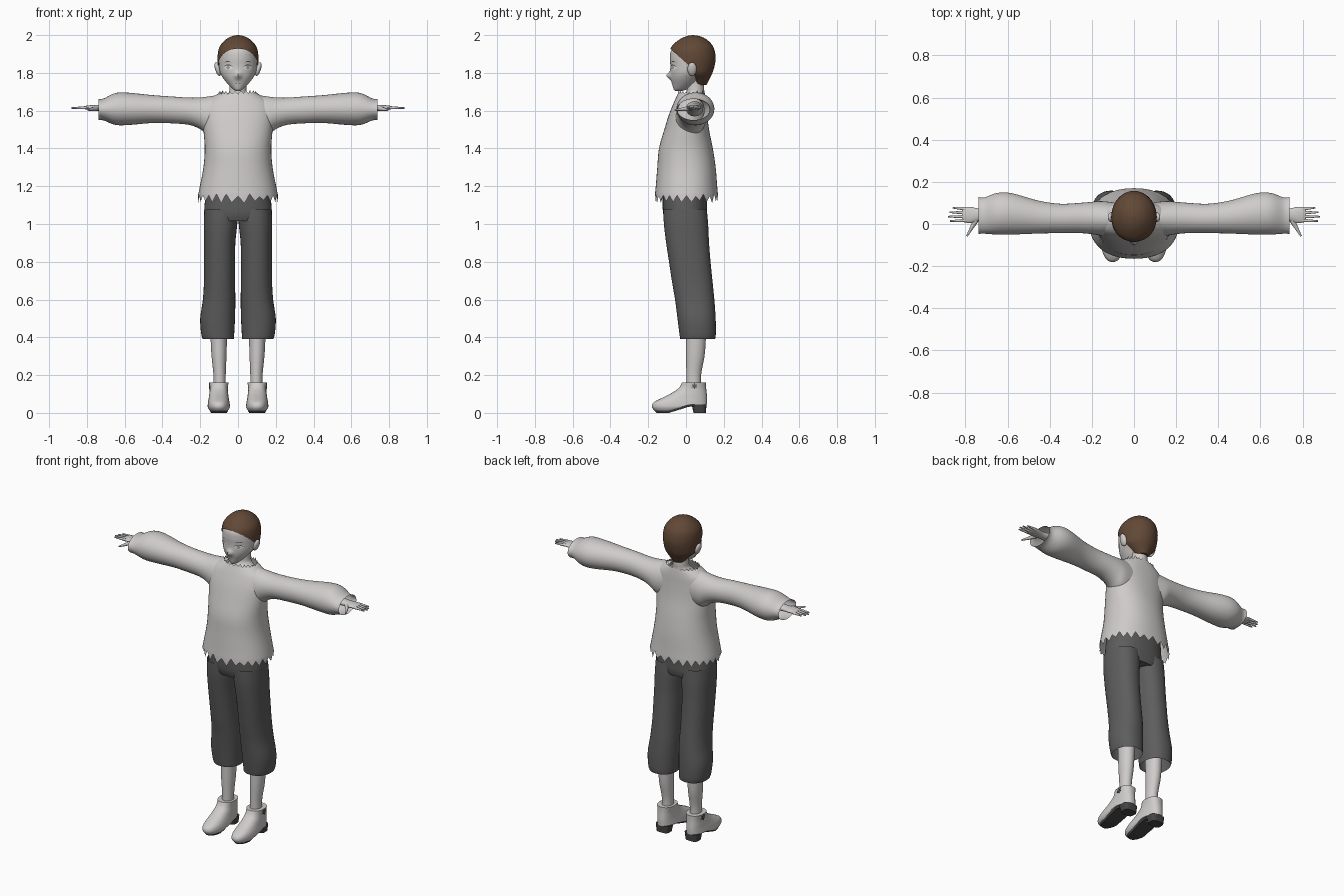
import bpy, bmesh, math, random
from mathutils import Vector, Matrix
from mathutils.bvhtree import BVHTree

random.seed(4)
SEGMENTS = 48
if "Cube" in bpy.data.objects:
    bpy.data.objects.remove(bpy.data.objects["Cube"])


def material(name, *rgb):
    mat = bpy.data.materials.new(name)
    mat.use_nodes = True
    colour = (*rgb, 1)
    mat.diffuse_color = colour
    mat.node_tree.nodes["Principled BSDF"].inputs["Base Color"].default_value = colour
    return mat


PALE = material("pale grey", 0.62, 0.6, 0.59)
DARK = material("dark grey", 0.11, 0.11, 0.11)
BROWN = material("hair brown", 0.12, 0.065, 0.037)
SOLE = material("sole charcoal", 0.06, 0.06, 0.06)
WHITE = material("eye white", 0.9, 0.9, 0.9)
IRIS = material("iris grey", 0.4, 0.39, 0.38)


def finish(name, bm, mat, normals=True):
    if normals:
        bmesh.ops.recalc_face_normals(bm, faces=bm.faces)
    mesh = bpy.data.meshes.new(name)
    bm.to_mesh(mesh)
    bm.free()
    mesh.materials.append(mat)
    obj = bpy.data.objects.new(name, mesh)
    bpy.context.collection.objects.link(obj)
    bpy.ops.object.select_all(action="DESELECT")
    obj.select_set(True)
    bpy.context.view_layer.objects.active = obj
    bpy.ops.object.shade_smooth_by_angle(angle=math.radians(45))
    return obj


def spline(keys, steps):
    """Catmull-Rom curve through tuples of any length."""
    rows = []
    padded = [keys[0], *keys, keys[-1]]
    for a, b, c, d in zip(padded, padded[1:], padded[2:], padded[3:]):
        for s in range(steps):
            t = s / steps
            rows.append([q + t / 2 * (r - p + t * (2*p - 5*q + 4*r - w + t * (3*(q - r) + w - p)))
                         for p, q, r, w in zip(a, b, c, d)])
    return rows + [list(keys[-1])]


def loft(keys, axis="z", cap=True, power=1.0, side=1, steps=4):
    """Keys: place on the axis, then low and high limits of the other two axes."""
    bm = bmesh.new()
    rings = []
    for t, a0, a1, b0, b1 in spline(keys, steps):
        ring = []
        for i in range(SEGMENTS):
            angle = math.tau * i / SEGMENTS
            c, s = math.cos(angle), math.sin(angle)
            a = (a0 + a1) / 2 + (a1 - a0) / 2 * math.copysign(abs(c) ** power, c)
            b = (b0 + b1) / 2 + (b1 - b0) / 2 * math.copysign(abs(s) ** power, s)
            x, y, z = (a, b, t) if axis == "z" else (t, a, b)
            ring.append(bm.verts.new((x * side, y, z)))
        rings.append(ring)
    for low, high in zip(rings, rings[1:]):
        for i in range(SEGMENTS):
            j = (i + 1) % SEGMENTS
            bm.faces.new((low[i], low[j], high[j], high[i]))
    if cap:
        bm.faces.new(rings[0])
        bm.faces.new(rings[-1])
    return bm, rings


def both(keys):
    """Rings that are symmetric about the middle: height, half width, front, back."""
    return [(z, -w, w, front, back) for z, w, front, back in keys]


def taper(name, start, end, r1, r2, mat):
    start, end = Vector(start), Vector(end)
    way = end - start
    bm = bmesh.new()
    place = Matrix.Translation((start + end) / 2) @ way.to_track_quat("Z", "Y").to_matrix().to_4x4()
    bmesh.ops.create_cone(bm, cap_ends=True, segments=10, radius1=r1, radius2=r2,
                          depth=way.length, matrix=place)
    return finish(name, bm, mat)


# Head with a small pointed nose
bm, _ = loft(both([
    (1.705, 0.012, -0.058, -0.02), (1.715, 0.028, -0.066, 0.01), (1.74, 0.053, -0.073, 0.05),
    (1.77, 0.077, -0.08, 0.08), (1.8, 0.094, -0.083, 0.115), (1.84, 0.101, -0.083, 0.135),
    (1.88, 0.102, -0.085, 0.145), (1.92, 0.096, -0.078, 0.14), (1.96, 0.072, -0.045, 0.115),
    (1.98, 0.035, 0.0, 0.08)]), steps=6)
for v in bm.verts:
    if v.co.y < 0:
        v.co.y -= 0.022 * math.exp(-(v.co.x / 0.015) ** 2 - ((v.co.z - 1.785) / 0.018) ** 2)
face_tree = BVHTree.FromBMesh(bm)
finish("head", bm, PALE)

# Close cropped hair, cut along the forehead and behind the ears
bm, _ = loft(both([
    (1.735, 0.035, 0.03, 0.108), (1.77, 0.067, 0.0, 0.125), (1.8, 0.097, -0.06, 0.14),
    (1.84, 0.106, -0.087, 0.152), (1.88, 0.108, -0.091, 0.157), (1.92, 0.104, -0.086, 0.151),
    (1.95, 0.09, -0.068, 0.137), (1.98, 0.06, -0.03, 0.105), (1.995, 0.03, 0.005, 0.07),
    (2.0, 0.003, 0.035, 0.04)]))
cuts = [(Vector((0, -0.08, 1.925)), Vector((0, 0.9, 1))),
        (Vector((0, 0.025, 1.835)), Vector((0, 2.6, 1)))]
for point, normal in cuts:
    bmesh.ops.bisect_plane(bm, geom=bm.verts[:] + bm.edges[:] + bm.faces[:],
                           plane_co=point, plane_no=normal)
bare = [f for f in bm.faces
        if all((f.calc_center_median() - p).dot(n) < 0 for p, n in cuts)]
bmesh.ops.delete(bm, geom=bare, context="FACES")
finish("hair", bm, BROWN)


def face_plate(name, x0, x1, z, low, high, mat, lift):
    """Thin lens-shaped plate laid on the front of the face."""
    bm = bmesh.new()
    rows = []
    for i in range(13):
        t = i / 12
        pair = []
        for bulge in (low, high):
            spot = Vector((x0 + (x1 - x0) * t, -1, z + bulge * math.sin(math.pi * t)))
            hit = face_tree.ray_cast(spot, Vector((0, 1, 0)))[0]
            pair.append(bm.verts.new((spot.x, hit.y - lift, spot.z)))
        rows.append(pair)
    for (a, b), (c, d) in zip(rows, rows[1:]):
        face = bm.faces.new((a, c, d, b))
        face.normal_update()
        if face.normal.y > 0:
            face.normal_flip()
    finish(name, bm, mat, normals=False)


for side, word in ((1, "left"), (-1, "right")):
    # Eyes and ears
    face_plate(word + "_eye", side * 0.026, side * 0.078, 1.828, -0.013, 0.014, WHITE, 0.002)
    face_plate(word + "_iris", side * 0.042, side * 0.062, 1.828, -0.011, 0.012, IRIS, 0.003)
    face_plate(word + "_lash", side * 0.024, side * 0.08, 1.828, 0.012, 0.017, SOLE, 0.004)
    face_plate(word + "_brow", side * 0.035, side * 0.072, 1.855, 0.003, 0.008, BROWN, 0.002)
    bm = bmesh.new()
    bmesh.ops.create_uvsphere(bm, u_segments=16, v_segments=10, radius=1, matrix=(
        Matrix.Translation((side * 0.107, 0.032, 1.82)) @ Matrix.Rotation(side * 0.3, 4, "Y")
        @ Matrix.Diagonal((0.014, 0.024, 0.038, 1))))
    finish(word + "_ear", bm, PALE)

    # Full sleeve, open at the cuff
    bm, _ = loft([
        (0.08, -0.05, 0.1, 1.46, 1.686), (0.15, -0.055, 0.108, 1.465, 1.676),
        (0.2, -0.048, 0.105, 1.502, 1.67), (0.26, -0.043, 0.1, 1.525, 1.669),
        (0.35, -0.043, 0.096, 1.533, 1.675), (0.45, -0.045, 0.11, 1.535, 1.682),
        (0.58, -0.05, 0.146, 1.524, 1.695), (0.65, -0.05, 0.147, 1.525, 1.693),
        (0.71, -0.046, 0.126, 1.548, 1.665), (0.738, -0.047, 0.128, 1.55, 1.662)],
        axis="x", cap=False, side=side)
    finish(word + "_sleeve", bm, PALE)

    # Forearm, hand and fingers
    bm, _ = loft([
        (0.5, 0.0, 0.09, 1.57, 1.65), (0.66, 0.012, 0.078, 1.592, 1.64),
        (0.73, 0.015, 0.073, 1.598, 1.632), (0.77, 0.005, 0.08, 1.602, 1.63),
        (0.805, 0.008, 0.08, 1.606, 1.626), (0.815, 0.02, 0.07, 1.61, 1.622)],
        axis="x", side=side)
    finish(word + "_hand", bm, PALE)
    for i, (finger, tip) in enumerate((("index", 0.872), ("middle", 0.882),
                                       ("ring", 0.876), ("little", 0.86))):
        y = 0.017 + i * 0.018
        taper(f"{word}_{finger}_finger", (side * 0.795, y, 1.616),
              (side * tip, y + (i - 1) * 0.003, 1.614), 0.009, 0.004, PALE)
    taper(word + "_thumb", (side * 0.75, 0.018, 1.612), (side * 0.793, -0.058, 1.603),
          0.014, 0.004, PALE)

    # Cropped trouser leg and calf
    bm, _ = loft([
        (1.08, 0.0, 0.178, -0.12, 0.11), (1.0, 0.004, 0.181, -0.117, 0.117),
        (0.9, 0.014, 0.18, -0.105, 0.122), (0.8, 0.016, 0.18, -0.09, 0.13),
        (0.7, 0.016, 0.18, -0.075, 0.14), (0.6, 0.014, 0.186, -0.058, 0.15),
        (0.5, 0.016, 0.2, -0.045, 0.157), (0.42, 0.02, 0.195, -0.035, 0.158),
        (0.39, 0.022, 0.187, -0.03, 0.154)], cap=False, power=0.9, side=side)
    finish(word + "_trouser_leg", bm, DARK)
    bm, _ = loft([
        (0.5, 0.05, 0.15, -0.005, 0.11), (0.39, 0.058, 0.145, 0.0, 0.105),
        (0.3, 0.061, 0.14, 0.0, 0.098), (0.2, 0.065, 0.13, 0.002, 0.08),
        (0.1, 0.065, 0.13, 0.002, 0.08)], side=side)
    finish(word + "_calf", bm, PALE)

    # Shoe with arched sole and raised heel
    def arch(y):
        return 0.034 * min(1, max(0, (y + 0.09) / 0.11))

    bm, _ = loft([
        (0.01, 0.052, 0.15, -0.165, 0.1), (0.03, 0.043, 0.16, -0.18, 0.11),
        (0.055, 0.045, 0.159, -0.172, 0.112), (0.078, 0.049, 0.155, -0.13, 0.112),
        (0.1, 0.052, 0.152, -0.085, 0.11), (0.13, 0.054, 0.149, -0.04, 0.107),
        (0.16, 0.05, 0.152, -0.022, 0.106)], power=0.85, side=side)
    for v in bm.verts:
        v.co.z = max(v.co.z, 0.01 + arch(v.co.y))
    finish(word + "_shoe", bm, PALE)
    bm, _ = loft([(0.0, 0.055, 0.147, -0.155, 0.095), (0.013, 0.049, 0.153, -0.168, 0.103)],
                 power=0.85, side=side, steps=1)
    bmesh.ops.bisect_plane(bm, geom=bm.verts[:] + bm.edges[:] + bm.faces[:],
                           plane_co=(0, -0.09, 0), plane_no=(0, 1, 0))
    bmesh.ops.bisect_plane(bm, geom=bm.verts[:] + bm.edges[:] + bm.faces[:],
                           plane_co=(0, 0.02, 0), plane_no=(0, 1, 0))
    for v in bm.verts:
        v.co.z += arch(v.co.y)
    finish(word + "_sole", bm, SOLE)
    bm, _ = loft([(0.0, 0.06, 0.142, 0.04, 0.106), (0.045, 0.053, 0.149, 0.03, 0.108)],
                 power=0.6, side=side, steps=1)
    finish(word + "_heel", bm, SOLE)

    # Star ornament on the outer ankle
    bm = bmesh.new()
    points = []
    for i in range(12):
        reach = 0.019 if i % 2 else 0.009
        turn = math.tau * i / 12
        points.append(bm.verts.new((side * 0.154, 0.045 + reach * math.cos(turn),
                                    0.142 + reach * math.sin(turn))))
    star = bmesh.ops.extrude_face_region(bm, geom=[bm.faces.new(points)])
    for v in star["geom"]:
        if isinstance(v, bmesh.types.BMVert):
            v.co.x -= side * 0.006
    finish(word + "_shoe_star", bm, DARK)

face_plate("mouth", -0.016, 0.016, 1.746, -0.003, -0.001, SOLE, 0.002)

# Neck spreading into the shoulders
bm, _ = loft(both([
    (1.62, 0.13, -0.04, 0.095), (1.66, 0.09, -0.025, 0.095), (1.69, 0.052, 0.0, 0.095),
    (1.72, 0.045, 0.005, 0.096), (1.77, 0.045, 0.01, 0.092)]))
finish("neck", bm, PALE)

# Loose shirt with a torn hem and collar
bm, rings = loft(both([
    (1.15, 0.212, -0.165, 0.17), (1.2, 0.202, -0.16, 0.165), (1.3, 0.183, -0.152, 0.157),
    (1.4, 0.176, -0.143, 0.142), (1.5, 0.183, -0.115, 0.122), (1.58, 0.187, -0.09, 0.112),
    (1.64, 0.172, -0.066, 0.107), (1.675, 0.13, -0.05, 0.103), (1.692, 0.1, -0.042, 0.1)]),
    cap=False, power=0.9)
for i, (hem, collar) in enumerate(zip(rings[0], rings[-1])):
    hem.co.z += random.uniform(-0.042, -0.025) if i % 2 else random.uniform(-0.005, 0.012)
    collar.co.z += random.uniform(0.005, 0.018) if i % 2 else random.uniform(-0.008, 0.0)
finish("shirt", bm, PALE)

# Trouser seat joining both legs
bm, _ = loft(both([
    (1.22, 0.165, -0.125, 0.115), (1.1, 0.177, -0.124, 0.112), (1.05, 0.178, -0.12, 0.112),
    (1.015, 0.165, -0.108, 0.105)]), power=0.85)
finish("trouser_seat", bm, DARK)
